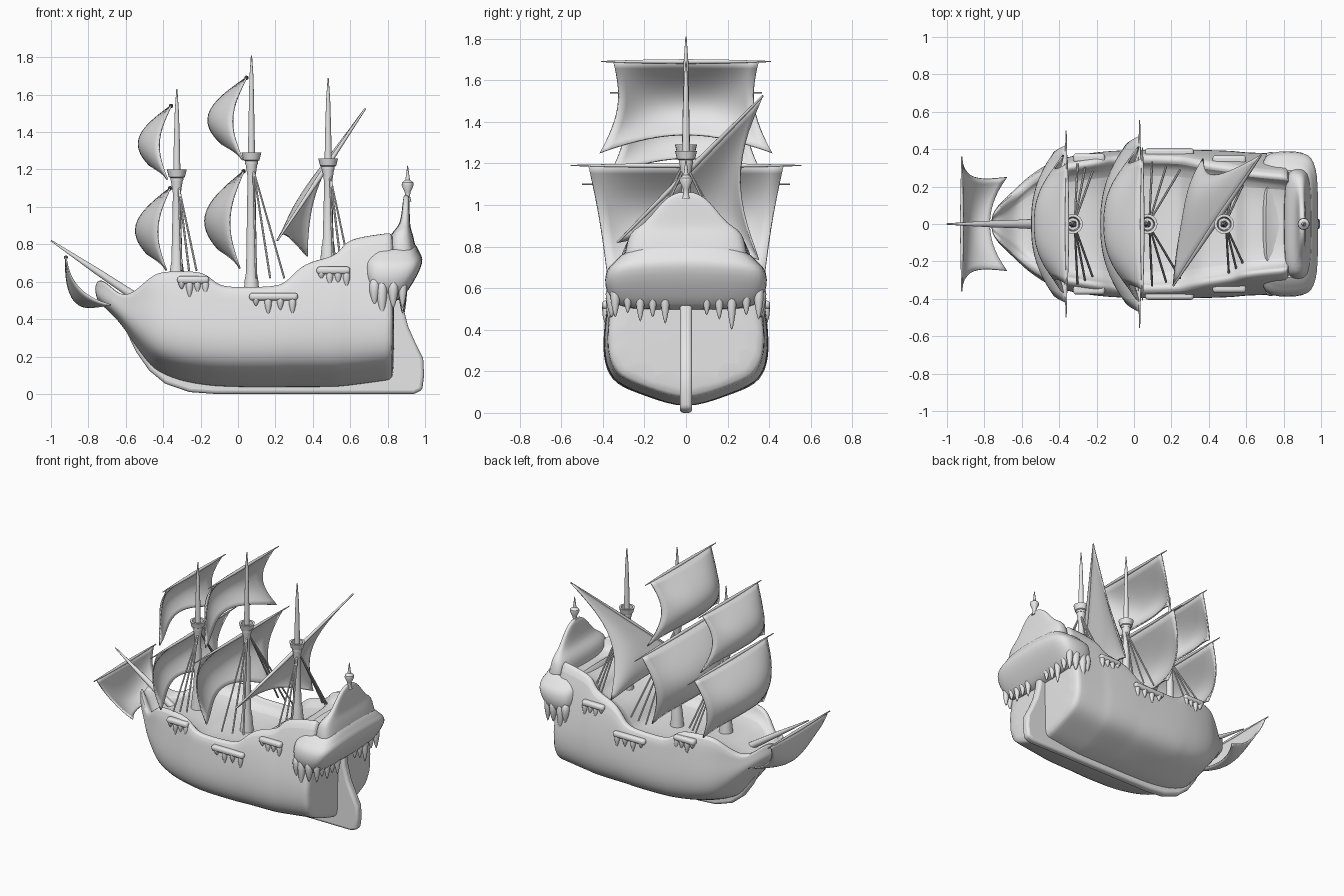
import bpy, bmesh, math
from mathutils import Vector

if "Cube" in bpy.data.objects:
    bpy.data.objects.remove(bpy.data.objects["Cube"])

GREY = bpy.data.materials.new("plain grey")
GREY.use_nodes = True
GREY.diffuse_color = (0.8, 0.8, 0.8, 1)
GREY.node_tree.nodes["Principled BSDF"].inputs["Base Color"].default_value = (0.8, 0.8, 0.8, 1)


def finish(name, bm, subsurf=0, solid=0, bevel=0, angle=40):
    """Turn a bmesh into a smooth-shaded object with its modifiers."""
    bmesh.ops.remove_doubles(bm, verts=bm.verts, dist=1e-5)
    bmesh.ops.recalc_face_normals(bm, faces=bm.faces)
    me = bpy.data.meshes.new(name)
    bm.to_mesh(me)
    bm.free()
    me.materials.append(GREY)
    ob = bpy.data.objects.new(name, me)
    bpy.context.collection.objects.link(ob)
    if solid:
        m = ob.modifiers.new("thickness", "SOLIDIFY")
        m.thickness, m.offset = solid, 0
    if bevel:
        m = ob.modifiers.new("round", "BEVEL")
        m.width, m.segments = bevel, 3
    if subsurf:
        m = ob.modifiers.new("smooth", "SUBSURF")
        m.levels = m.render_levels = subsurf
    bpy.ops.object.select_all(action="DESELECT")
    ob.select_set(True)
    bpy.context.view_layer.objects.active = ob
    bpy.ops.object.shade_smooth_by_angle(angle=math.radians(angle))
    return ob


def skin(bm, rings):
    """Bridge closed rings of points in order and cap both ends."""
    vs = [[bm.verts.new(p) for p in r] for r in rings]
    n = len(vs[0])
    for a, b in zip(vs, vs[1:]):
        for i in range(n):
            bm.faces.new((a[i], a[(i + 1) % n], b[(i + 1) % n], b[i]))
    bm.faces.new(vs[0])
    bm.faces.new(vs[-1])


def lathe(name, p0, p1, profile, sides=16):
    """Turned shape along p0-p1; profile is (distance, radius)."""
    p0, p1 = Vector(p0), Vector(p1)
    d = (p1 - p0).normalized()
    rot = d.to_track_quat("Z", "Y")
    rings = []
    for t, r in profile:
        rings.append([p0 + d * t + rot @ Vector((r * math.cos(a), r * math.sin(a), 0))
                      for a in (math.tau * i / sides for i in range(sides))])
    bm = bmesh.new()
    skin(bm, rings)
    return finish(name, bm)


def spar(name, p0, p1, r0, r1, r2, sides=10):
    n = (Vector(p1) - Vector(p0)).length
    return lathe(name, p0, p1, [(0, r0), (n / 2, r1), (n, r2)], sides)


def sheet(name, f, nu=18, nv=14):
    """Thin sail from a surface function of u (-1..1) and v (0..1)."""
    bm = bmesh.new()
    g = [[bm.verts.new(f(2 * i / nu - 1, j / nv)) for i in range(nu + 1)] for j in range(nv + 1)]
    for j in range(nv):
        for i in range(nu):
            bm.faces.new((g[j][i], g[j][i + 1], g[j + 1][i + 1], g[j + 1][i]))
    return finish(name, bm, solid=0.009)


def drop(bm, x, y, z0, z1, r=0.022):
    """Hanging drip from z0 down to z1, thicker at the top."""
    s = bmesh.ops.create_uvsphere(bm, u_segments=12, v_segments=8, radius=1)["verts"]
    for v in s:
        k = r * (1 + .45 * v.co.z)
        v.co = (x + v.co.x * k, y + v.co.y * k, (z0 + z1) / 2 + v.co.z * (z0 - z1) / 2)


# Hull: x, half width, rim half width, bottom, rim height, deck height
stations = [
    (-.765, .045, .045, .51, .60, .57), (-.72, .11, .11, .46, .62, .57),
    (-.64, .18, .17, .39, .53, .50), (-.57, .25, .24, .28, .53, .50),
    (-.48, .31, .30, .14, .62, .55), (-.42, .34, .32, .09, .66, .56),
    (-.30, .37, .34, .04, .66, .56), (-.17, .385, .36, .02, .66, .55),
    (-.11, .39, .37, .015, .575, .50), (.02, .395, .375, .01, .575, .50),
    (.21, .395, .37, .01, .575, .50), (.27, .395, .365, .01, .61, .53),
    (.35, .395, .345, .01, .71, .65), (.52, .39, .325, .01, .735, .68),
    (.56, .385, .31, .015, .80, .71), (.61, .38, .30, .02, .84, .77),
    (.82, .375, .28, .05, .87, .77), (.835, .37, .28, .055, .87, .77)]
rings = []
for x, w, wr, zb, zt, zd in stations:
    h = min(zt, .60) - zb
    t = min(.055, w * .4)
    half = [(w * .5, zb + h * .13), (w * .88, zb + h * .22), (w, zb + h * .40),
            (w * 1.01, zb + h * .60), (w * .97, zb + h * .84), (wr, zt),
            (wr - t, zt), (wr - t * 1.2, zd)]
    ring = [(0, zb)] + half + [(0, zd)] + [(-y, z) for y, z in reversed(half)]
    rings.append([(x, y, z) for y, z in ring])
bm = bmesh.new()
skin(bm, rings)
finish("hull", bm, subsurf=2, angle=60)

# Keel, stem and rudder as one rounded slab
outline = [(-.76, .50), (-.69, .46), (-.61, .36), (-.545, .225), (-.475, .125), (-.39, .055),
           (-.26, .01), (-.12, 0), (.94, 0), (.985, .02), (.995, .10), (.99, .19), (.95, .27),
           (.91, .36), (.885, .46), (.87, .58), (.78, .58), (.78, .10), (-.25, .10),
           (-.42, .18), (-.52, .36), (-.62, .50)]
bm = bmesh.new()
f = bm.faces.new([bm.verts.new((x, -.03, z)) for x, z in outline])
ext = bmesh.ops.extrude_face_region(bm, geom=[f])["geom"]
bmesh.ops.translate(bm, vec=(0, .06, 0), verts=[v for v in ext if isinstance(v, bmesh.types.BMVert)])
finish("keel_and_rudder", bm, bevel=.018)


# Stern gallery and taffrail: stacked rounded rectangles (z, x0, x1, half width)
def stack(name, sections, power, arch=0):
    rings = []
    for z, x0, x1, w in sections:
        ring = []
        for i in range(20):
            c, s = math.cos(math.tau * i / 20), math.sin(math.tau * i / 20)
            y = w * math.copysign(abs(s) ** power, s)
            ring.append(((x0 + x1) / 2 + (x1 - x0) / 2 * math.copysign(abs(c) ** power, c),
                         y, z + arch * (z - .5) * (1 - (y / .4) ** 2)))
        rings.append(ring)
    bm = bmesh.new()
    skin(bm, rings)
    finish(name, bm, subsurf=1, angle=60)


stack("stern_gallery", [(.49, .74, .865, .33), (.55, .69, .915, .37), (.61, .665, .96, .395),
                        (.67, .665, .99, .39), (.70, .67, .985, .372), (.72, .69, .965, .335),
                        (.76, .70, .95, .29), (.72, .74, .93, .24)], .45, arch=.22)
stack("taffrail", [(.70, .80, .965, .32), (.77, .80, .952, .293), (.84, .805, .94, .283),
                   (.88, .84, .925, .258), (.91, .866, .92, .20), (.98, .876, .918, .145),
                   (1.04, .882, .916, .09), (1.065, .887, .912, .03)], .6)
lathe("stern_finial", (.907, 0, 1.03), (.907, 0, 1.23),
      [(0, .02), (.03, .012), (.05, .016), (.085, .032), (.10, .030), (.115, .012), (.19, .002)])

# Drips below the gallery
bm = bmesh.new()
for y, z in [(-.34, .46), (-.28, .48), (-.22, .44), (-.16, .46), (-.10, .43), (.10, .47),
             (.16, .45), (.22, .40), (.29, .47), (.35, .45)]:
    drop(bm, .88, y, .63, z)
for side in (-1, 1):
    for x, z in [(.73, .47), (.77, .40), (.83, .46)]:
        drop(bm, x, side * .358, .62, z, .026)
finish("gallery_drips", bm)

# Side ledges with drips: x centre, length, y, z
for name, x, n, y, z in [("fore", -.24, .17, .352, .61), ("middle", .19, .26, .38, .52),
                         ("aft", .51, .18, .342, .66)]:
    for side, label in ((1, "left"), (-1, "right")):
        bm = bmesh.new()
        bmesh.ops.create_cube(bm, size=1)
        bmesh.ops.scale(bm, vec=(n, .05, .04), verts=bm.verts)
        bmesh.ops.translate(bm, vec=(x, side * y, z), verts=bm.verts)
        finish(f"{name}_ledge_{label}", bm, bevel=.016)
        bm = bmesh.new()
        for k, d in enumerate((.05, .10, .075, .10)):
            drop(bm, x + n * (k / 4 - .36), side * (y + .004), z + .01, z - d, .018)
        finish(f"{name}_ledge_drips_{label}", bm)

# Masts with crow's nests and shrouds: x, deck, nest, top, shroud spread, shroud foot
for name, x, zb, zn, zt, ys, zs in [("fore", -.327, .54, 1.10, 1.63, .30, .66),
                                    ("main", .072, .48, 1.19, 1.81, .31, .62),
                                    ("mizzen", .482, .65, 1.16, 1.69, .24, .72)]:
    n = zn - zb
    lathe(name + "_mast", (x, 0, zb), (x, 0, zt),
          [(0, .05), (.05, .043), (.13, .036), (.17, .029), (n - .03, .021), (n + .01, .027),
           (n + .055, .034), (n + .06, .043), (n + .10, .053), (n + .10, .038), (n + .04, .034),
           (n + .04, .020), (n + .25, .016), (zt - zb - .12, .011), (zt - zb, .003)], 20)
    for side, label in ((1, "left"), (-1, "right")):
        for k in range(3):
            foot = (x + .025 + k * (.075 if name == "main" else .04), side * (ys + .02 * (1 - k)), zs)
            spar(f"{name}_shroud_{label}_{k + 1}", (x + .01, side * .012, zn + .01), foot, .005, .006, .006, 6)


# Square sails: x, top, bottom, top half width, foot half width, pinch, yard half length
def square_sail(name, x, zt, zb, wt, wb, pinch, yard, belly):
    def f(u, v):
        vz = v * (1 - .2 * v * (1 - u * u))
        b = math.sin(math.pi * vz)
        depth = belly * (.33 + .67 * (1 - abs(u) ** 2.4))
        return (x - depth * b - .02 * v, u * (wt + (wb - wt) * v - pinch * b), zt - (zt - zb) * vz)
    sheet(name + "_sail", f)
    spar(name + "_yard", (x, -yard, zt), (x, 0, zt), .003, .009, .012)
    spar(name + "_yard_left", (x, yard, zt), (x, 0, zt), .003, .009, .012)


square_sail("main_upper", .045, 1.69, 1.25, .35, .415, .055, .41, .193)
square_sail("main_lower", .03, 1.19, .67, .47, .38, .01, .555, .195)
square_sail("fore_upper", -.358, 1.54, 1.145, .32, .37, .05, .365, .162)
square_sail("fore_lower", -.363, 1.10, .66, .42, .35, .01, .50, .172)

# Bowsprit and its sail
spar("bowsprit", (-.52, 0, .50), (-1, 0, .82), .026, .018, .004)


def bow_sail(u, v):
    def bez(a, b, c):
        return a * (1 - v) ** 2 + 2 * b * v * (1 - v) + c * v * v
    edge = Vector((bez(-.92, -.90, -.68), 0, bez(.73, .53, .475)))
    mid = Vector((bez(-.92, -.93, -.77), 0, bez(.73, .44, .465)))
    p = edge.lerp(mid, 1 - u * u)
    p.y = u * (.33 - .08 * v - .04 * math.sin(math.pi * v))
    return p


sheet("bow_sail", bow_sail)
spar("bow_yard", (-.92, -.36, .73), (-.92, .36, .73), .004, .011, .004)

# Slanted triangular sail on the mizzen mast
low, high, clew = Vector((.21, -.33, .82)), Vector((.68, .37, 1.525)), Vector((.37, .35, .735))


def lateen(u, v):
    t = (u + 1) / 2
    p = low.lerp(high, t).lerp(clew, v)
    pull = Vector((-.09, -.10, 0)) * t + Vector((-.03, 0, .07)) * (1 - t)
    return p + (pull + Vector((-.16, .10, 0)) * t * (1 - t)) * math.sin(math.pi * v)


sheet("mizzen_sail", lateen)
spar("mizzen_yard", low, high, .005, .014, .005)
